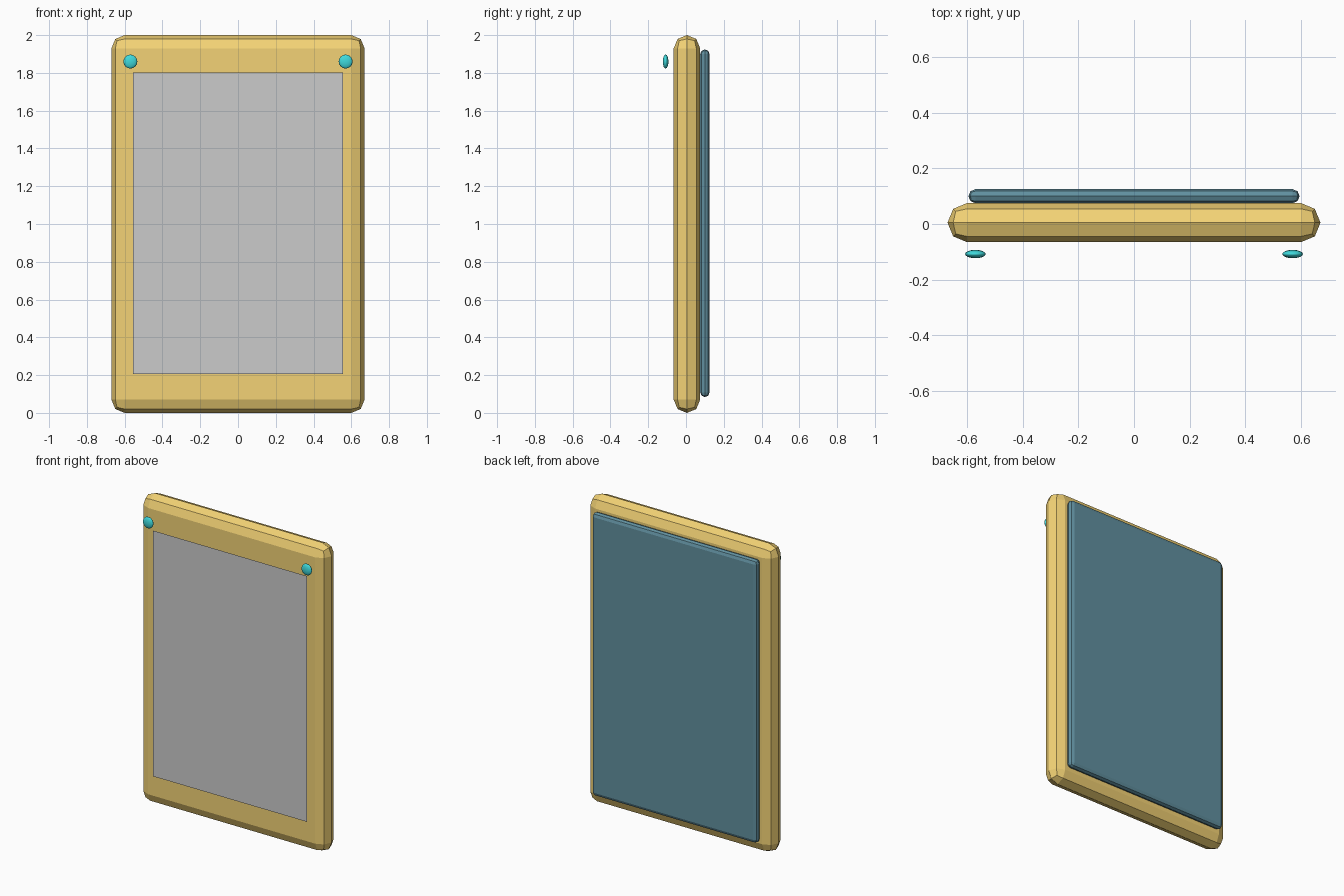
import bpy
import math

if "Cube" in bpy.data.objects:
    bpy.data.objects.remove(bpy.data.objects["Cube"])


def colour(obj, name, rgb):
    mat = bpy.data.materials.get(name) or bpy.data.materials.new(name)
    mat.diffuse_color = (*rgb, 1.0)
    mat.use_nodes = True
    mat.node_tree.nodes["Principled BSDF"].inputs["Base Color"].default_value = mat.diffuse_color
    obj.data.materials.append(mat)


def slab(name, size, centre, bevel):
    """Box with every edge rounded in two flat steps."""
    bpy.ops.mesh.primitive_cube_add(size=1, location=centre)
    obj = bpy.context.object
    obj.name = name
    obj.scale = size
    bpy.ops.object.transform_apply(location=False, rotation=False, scale=True)
    mod = obj.modifiers.new("round_edges", 'BEVEL')
    mod.width = bevel
    mod.segments = 2
    mod.use_clamp_overlap = True
    return obj


# Main body
body = slab("body", (1.34, 0.14, 2.0), (0, 0.005, 1.0), 0.0698)
colour(body, "amber", (0.9, 0.65, 0.18))

# Back panel
panel = slab("back_panel", (1.19, 0.05, 1.84), (0, 0.1, 1.004), 0.0248)
colour(panel, "dark_blue", (0.12, 0.28, 0.35))

# Screen sheet, just in front of the body and facing -y
bpy.ops.mesh.primitive_plane_add(size=1, location=(0, -0.082, 1.004),
                                 rotation=(math.radians(90), 0, 0))
screen = bpy.context.object
screen.name = "screen"
screen.scale = (1.11, 1.597, 1)

# Flattened round buttons in the upper corners
for side, label in ((-1, "left"), (1, "right")):
    bpy.ops.mesh.primitive_uv_sphere_add(segments=16, ring_count=8, radius=1,
                                         location=(side * 0.57, -0.108, 1.86))
    button = bpy.context.object
    button.name = f"{label}_button"
    button.scale = (0.037, 0.015, 0.037)
    bpy.ops.object.shade_smooth()
    colour(button, "teal", (0.05, 0.7, 0.72))
